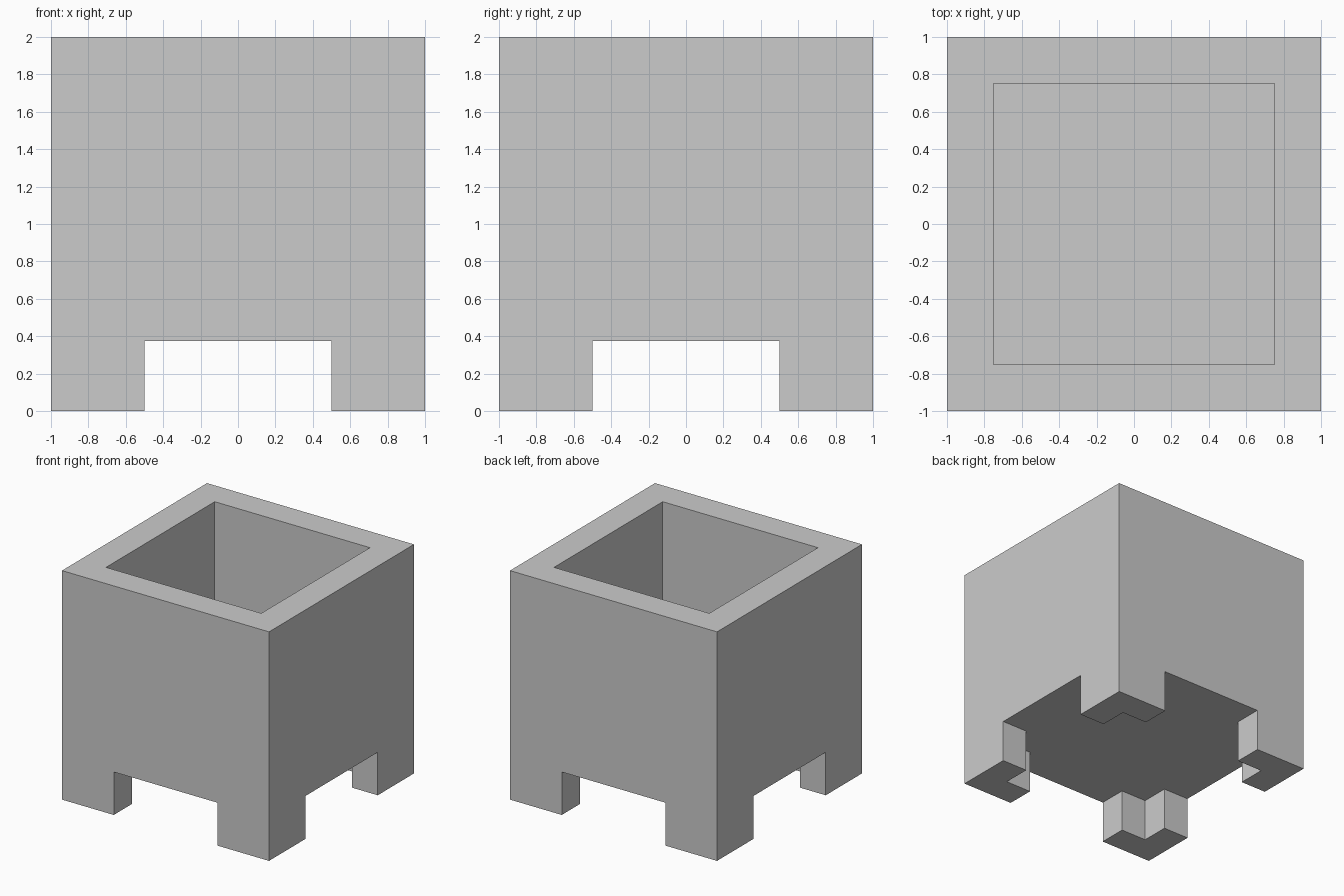
import bpy, bmesh

if "Cube" in bpy.data.objects:
    bpy.data.objects.remove(bpy.data.objects["Cube"])

W = 0.75      # half width of the cavity
LEG = 0.5     # half gap between legs
LEG_H = 0.375
FLOOR = 0.5


def prism(name, points, z0, z1):
    """Extrude a flat outline from z0 to z1."""
    bm = bmesh.new()
    face = bm.faces.new([bm.verts.new((x, y, z0)) for x, y in points])
    out = bmesh.ops.extrude_face_region(bm, geom=[face])
    top = [v for v in out["geom"] if isinstance(v, bmesh.types.BMVert)]
    bmesh.ops.translate(bm, verts=top, vec=(0, 0, z1 - z0))
    bmesh.ops.recalc_face_normals(bm, faces=bm.faces)
    mesh = bpy.data.meshes.new(name)
    bm.to_mesh(mesh)
    bm.free()
    obj = bpy.data.objects.new(name, mesh)
    bpy.context.collection.objects.link(obj)
    return obj


def ring(quarter):
    """Repeat a quarter outline four times around z."""
    pts = []
    for _ in range(4):
        pts += quarter
        quarter = [(-y, x) for x, y in quarter]
    return pts


# Solid block for the vessel and its legs
vessel = prism("vessel", ring([(1, 1)]), 0, 2)

# Cavity open at the top
cavity = prism("cavity_cutter", ring([(W, W)]), FLOOR, 2.2)

# Cross-shaped space underneath, leaving four L-shaped legs
quarter = [(1.2, LEG), (W, LEG), (W, W), (LEG, W), (LEG, 1.2)]
underside = prism("underside_cutter", ring(quarter), -0.2, LEG_H)

# Carve the block
for cutter in (cavity, underside):
    cutter.hide_render = True
    mod = vessel.modifiers.new(cutter.name, "BOOLEAN")
    mod.operation = "DIFFERENCE"
    mod.solver = "EXACT"
    mod.object = cutter

bpy.context.view_layer.update()
carved = bpy.data.meshes.new_from_object(
    vessel.evaluated_get(bpy.context.evaluated_depsgraph_get()))
vessel.modifiers.clear()
vessel.data = carved
for cutter in (cavity, underside):
    bpy.data.objects.remove(cutter)
